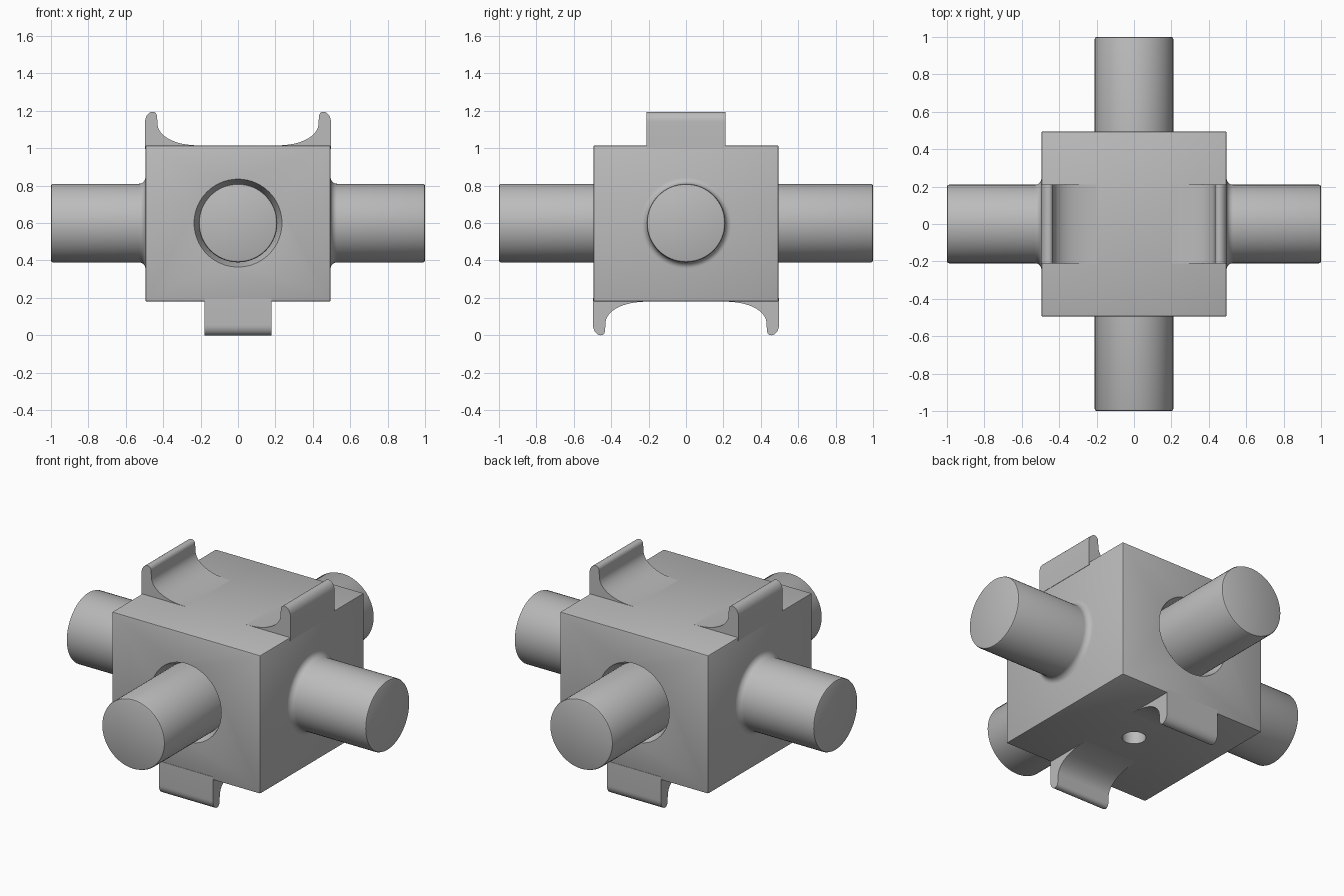
import bpy, bmesh, math
from mathutils import Matrix, Vector

if "Cube" in bpy.data.objects:
    bpy.data.objects.remove(bpy.data.objects["Cube"])

grey = bpy.data.materials.new("plain grey")
grey.use_nodes = True
grey.diffuse_color = (0.5, 0.5, 0.5, 1)
grey.node_tree.nodes["Principled BSDF"].inputs["Base Color"].default_value = (0.5, 0.5, 0.5, 1)

MID = 0.6                       # height of the shaft axes
BOTTOM, TOP, HALF = 0.18, 1.015, 0.495
SHAFT_R = 0.21


def finish(name, bm, matrix=Matrix()):
    bmesh.ops.recalc_face_normals(bm, faces=bm.faces)
    mesh = bpy.data.meshes.new(name)
    bm.transform(matrix)
    bm.to_mesh(mesh)
    bm.free()
    mesh.materials.append(grey)
    ob = bpy.data.objects.new(name, mesh)
    bpy.context.collection.objects.link(ob)
    return ob


def select(ob):
    bpy.ops.object.select_all(action="DESELECT")
    ob.select_set(True)
    bpy.context.view_layer.objects.active = ob


def smooth(ob):
    select(ob)
    bpy.ops.object.shade_smooth_by_angle(angle=math.radians(35))


def lathe(name, profile, matrix, steps=64):
    """Spin (radius, distance) points around local z; both ends are closed."""
    bm = bmesh.new()
    rings = []
    for r, d in profile:
        rings.append([bm.verts.new((r * math.cos(a), r * math.sin(a), d))
                      for a in (math.tau * i / steps for i in range(steps))])
    for a, b in zip(rings, rings[1:]):
        for i in range(steps):
            j = (i + 1) % steps
            bm.faces.new((a[i], a[j], b[j], b[i]))
    bm.faces.new(rings[0])
    bm.faces.new(rings[-1])
    return finish(name, bm, matrix)


def cut(ob, cutter):
    select(ob)
    mod = ob.modifiers.new("cut", "BOOLEAN")
    mod.operation, mod.object, mod.solver = "DIFFERENCE", cutter, "EXACT"
    bpy.ops.object.modifier_apply(modifier=mod.name)
    bpy.data.objects.remove(cutter)


def outward(turn):
    """Local z points sideways from the centre; turn 0 is +x, 90 is +y."""
    return (Matrix.Translation((0, 0, MID)) @ Matrix.Rotation(math.radians(turn), 4, "Z")
            @ Matrix.Rotation(math.pi / 2, 4, "Y"))


# Body block with finely broken edges
bm = bmesh.new()
bmesh.ops.create_cube(bm, size=1)
bmesh.ops.scale(bm, vec=(2 * HALF, 2 * HALF, TOP - BOTTOM), verts=bm.verts)
bmesh.ops.translate(bm, vec=(0, 0, (TOP + BOTTOM) / 2), verts=bm.verts)
bmesh.ops.bevel(bm, geom=bm.edges[:], offset=0.008, segments=2, profile=0.5, affect="EDGES")
body = finish("body_block", bm)

# Relief around the front and back shafts, and the hole underneath
for turn in (90, -90):
    cut(body, lathe("relief_cutter", [(0.205, 0.4), (0.21, 0.43), (0.235, HALF), (0.235, 0.6)],
                    outward(turn)))
cut(body, lathe("hole_cutter", [(0.065, -0.1), (0.065, 0.4)], Matrix()))
smooth(body)

# Four shafts: the side pair flares into the block, the others run straight in
FILLET = 0.035
flare = []
for i in range(9):
    a = math.pi / 2 * i / 8
    flare.append((SHAFT_R + FILLET * (1 - math.sin(a)), HALF + FILLET * (1 - math.cos(a))))
tip = [(SHAFT_R, 0.99), (SHAFT_R - 0.003, 0.997), (SHAFT_R - 0.01, 1.0)]
for name, turn in (("left", 0), ("back", 90), ("right", 180), ("front", -90)):
    root = flare if name in ("left", "right") else [(SHAFT_R, 0.38)]
    smooth(lathe(name + "_shaft", root + tip, outward(turn)))


def clip_profile():
    """Hooked outline as (outward, height above the block face)."""
    pts = [(0.2, -0.02), (0.497, -0.02), (0.497, 0.125)]
    for i in range(1, 9):       # rounded outer shoulder
        a = math.pi / 2 * i / 8
        pts.append((0.455 + 0.042 * math.cos(a), 0.125 + 0.055 * math.sin(a)))
    for i in range(1, 7):       # small inner tip
        a = math.pi / 2 * i / 6
        pts.append((0.455 - 0.022 * math.sin(a), 0.155 + 0.025 * math.cos(a)))
    for i in range(17):         # long hollow sweep back to the block
        a = math.pi / 2 * i / 16
        pts.append((0.2 + 0.23 * math.cos(a) ** 0.9, 0.115 * (1 - math.sin(a))))
    return pts


def clip(name, turn, half_width, flip):
    bm = bmesh.new()
    face = bm.faces.new([bm.verts.new((u, -half_width, h)) for u, h in clip_profile()])
    new = bmesh.ops.extrude_face_region(bm, geom=[face])["geom"]
    bmesh.ops.translate(bm, vec=(0, 2 * half_width, 0),
                        verts=[v for v in new if isinstance(v, bmesh.types.BMVert)])
    base = Matrix.Translation((0, 0, BOTTOM if flip else TOP))
    mirror = Matrix.Diagonal((1, 1, -1 if flip else 1, 1))
    bm.transform(base @ Matrix.Rotation(math.radians(turn), 4, "Z") @ mirror)
    smooth(finish(name, bm))


# Hooked clips: a pair on top at the sides, a pair below at front and back
clip("top_left_clip", 0, 0.21, False)
clip("top_right_clip", 180, 0.21, False)
clip("bottom_back_clip", 90, 0.18, True)
clip("bottom_front_clip", -90, 0.18, True)
